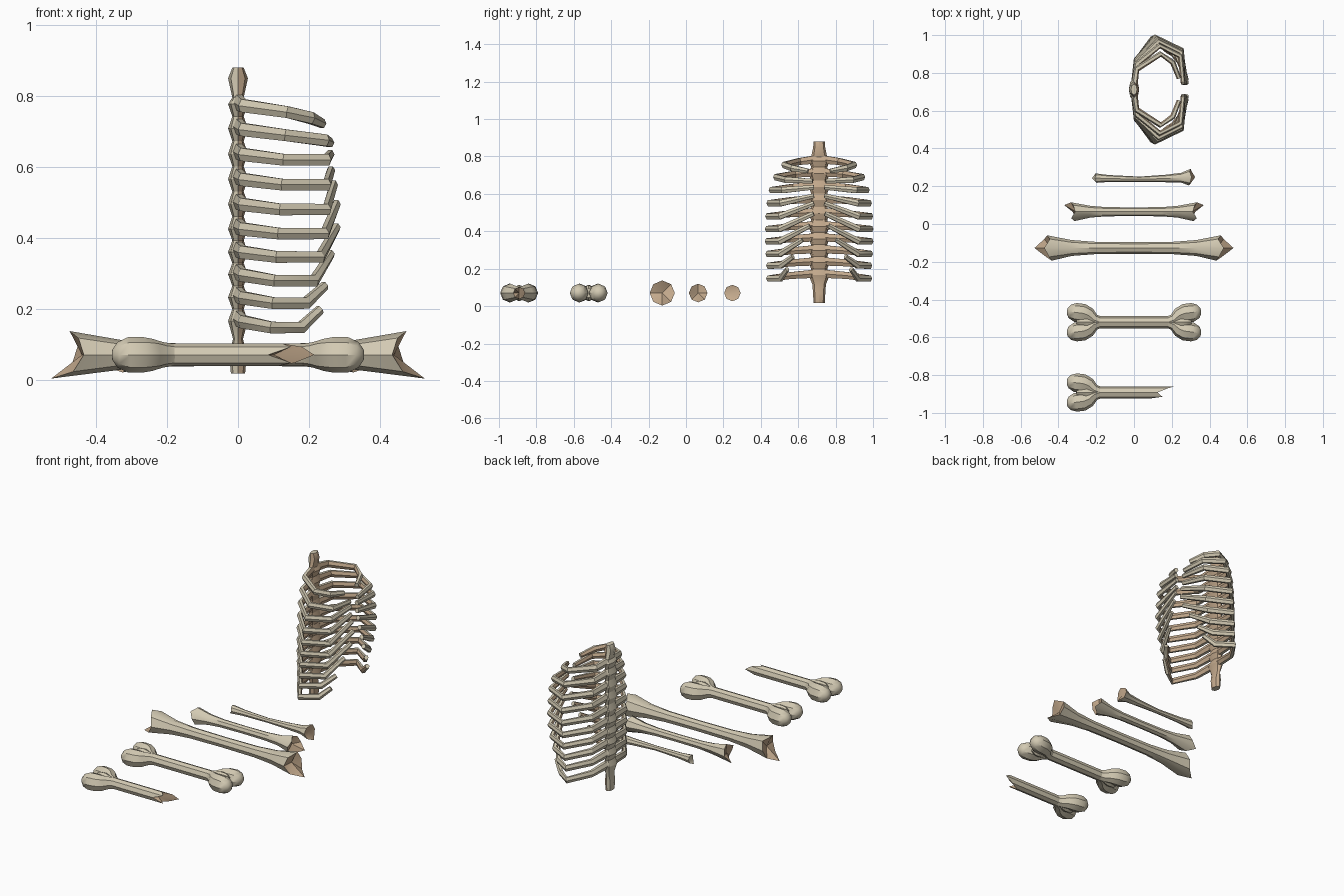
import bpy, bmesh, math
from mathutils import Vector as V

if "Cube" in bpy.data.objects:
    bpy.data.objects.remove(bpy.data.objects["Cube"])


def material(name, col):
    m = bpy.data.materials.new(name)
    m.diffuse_color = (*col, 1)
    m.use_nodes = True
    m.node_tree.nodes["Principled BSDF"].inputs["Base Color"].default_value = m.diffuse_color
    return m


BONE = material("pale_bone", (0.65, 0.59, 0.45))
TAN = material("tan_marrow", (0.55, 0.40, 0.265))
Z0 = 0.07


def loft(bm, rings, caps, cap_mats=(0, 0)):
    """Skin rings of points and close both ends with fans to a centre."""
    vs = [[bm.verts.new(p) for p in r] for r in rings]
    n = len(vs[0])
    new = []
    for a, b in zip(vs, vs[1:]):
        for i in range(n):
            j = (i + 1) % n
            new.append(bm.faces.new((a[i], a[j], b[j], b[i])))
    for ring, c, m in ((vs[0], caps[0], cap_mats[0]), (vs[-1], caps[1], cap_mats[1])):
        cv = bm.verts.new(c)
        for i in range(n):
            f = bm.faces.new((ring[i], ring[(i + 1) % n], cv))
            f.material_index = m
            new.append(f)
    bmesh.ops.recalc_face_normals(bm, faces=new)
    return new


def tube(bm, path, radii, sides=8, mats=(0, 0), bulge=0.0):
    """Tube along a path; radii are (sideways, upwards)."""
    path = [V(p) for p in path]
    rings, tans = [], []
    for k, p in enumerate(path):
        t = (path[min(k + 1, len(path) - 1)] - path[max(k - 1, 0)]).normalized()
        tans.append(t)
        s = t.cross(V((0, 0, 1))).normalized()
        u = s.cross(t)
        a, b = radii[k]
        rings.append([p + s * a * math.cos(q) + u * b * math.sin(q)
                      for q in (math.tau * i / sides for i in range(sides))])
    return loft(bm, rings, (path[0] - tans[0] * bulge, path[-1] + tans[-1] * bulge), mats)


def x_ring(xs, y, r):
    """Eight-sided ring around the x axis; xs is one value or one per corner."""
    xs = xs if isinstance(xs, (list, tuple)) else [xs] * 8
    return [V((xs[i], y + r * math.cos(i * math.tau / 8), Z0 + r * math.sin(i * math.tau / 8)))
            for i in range(8)]


def finish(bm, name, angle=38):
    me = bpy.data.meshes.new(name)
    bm.to_mesh(me)
    bm.free()
    me.materials.append(BONE)
    me.materials.append(TAN)
    me.shade_smooth()
    me.set_sharp_from_angle(angle=math.radians(angle))
    ob = bpy.data.objects.new(name, me)
    bpy.context.collection.objects.link(ob)


# --- two-lobed knuckle bones -------------------------------------------------
def knuckle(bm, y, sx):
    for s in (-1, 1):
        pts = [(0.18, 0), (0.212, 0.012), (0.24, 0.036), (0.268, 0.047), (0.31, 0.052), (0.34, 0.058), (0.353, 0.06)]
        rad = [(0.03, 0.031), (0.032, 0.036), (0.042, 0.045), (0.05, 0.05), (0.05, 0.05), (0.036, 0.036), (0.017, 0.017)]
        tube(bm, [(sx * x, y + s * d, Z0) for x, d in pts], rad, 8, bulge=0.003)
    # web between the lobes
    tube(bm, [(sx * x, y, Z0) for x in (0.2, 0.25, 0.285, 0.305)],
         [(0.03, 0.03), (0.04, 0.044), (0.035, 0.042), (0.02, 0.025)], 8)


bm = bmesh.new()
y = -0.52
loft(bm, [x_ring(x, y, 0.032) for x in (-0.26, 0, 0.26)], ((-0.26, y, Z0), (0.26, y, Z0)))
knuckle(bm, y, -1)
knuckle(bm, y, 1)
finish(bm, "knuckle_bone")

bm = bmesh.new()
y = -0.892
jag = [0.215, 0.18, 0.125, 0.15, 0.085, 0.15, 0.11, 0.16]
loft(bm, [x_ring(-0.26, y, 0.032), x_ring(0.02, y, 0.032), x_ring(jag, y, 0.032)],
     ((-0.26, y, Z0), (0.1, y, Z0)), (0, 1))
knuckle(bm, y, -1)
finish(bm, "broken_knuckle_bone")

# --- flared limb bones with ragged, hollow ends --------------------------------
FLARE = [0.46, 0.445, 0.475, 0.45, 0.435, 0.465, 0.527, 0.475]


def limb(name, y, k, w, roll=0):
    jagged = [FLARE[(i - roll) % 8] for i in range(8)]
    half = [(0.0, 0.031), (0.21, 0.033), (0.33, 0.042)]
    rings = []
    for sx in (-1, 1):
        side = [x_ring(sx * x * k, y, r * w) for x, r in half[(sx > 0):]]
        side.append(x_ring([sx * v * k for v in jagged], y, 0.067 * w))
        rings = side[::-1] if sx < 0 else rings + side
    bm = bmesh.new()
    loft(bm, rings, ((-0.44 * k, y, Z0), (0.44 * k, y, Z0)), (1, 1))
    finish(bm, name)


limb("long_limb_bone", -0.127, 1.0, 1.0)
limb("medium_limb_bone", 0.065, 0.7, 0.74, 1)

# small bone: thin, one end larger
bm = bmesh.new()
y = 0.245
end = [0.3 + (v - 0.46) * 0.35 for v in FLARE]
start = [-0.205 - (v - 0.46) * 0.25 for v in FLARE]
loft(bm, [x_ring(start, y - 0.002, 0.025), x_ring(-0.13, y - 0.004, 0.018), x_ring(0.03, y - 0.008, 0.014),
          x_ring(0.17, y - 0.004, 0.02), x_ring(0.25, y, 0.026), x_ring(end, y + 0.003, 0.044)],
     ((-0.2, y, Z0), (0.295, y, Z0)), (0, 1))
finish(bm, "small_limb_bone")

# --- rib cage -----------------------------------------------------------------
YC = 0.712
ROOT = [0.777, 0.708, 0.637, 0.566, 0.495, 0.425, 0.36, 0.297, 0.232, 0.166]

# spine: knobbly column, tan on the side facing the chest
stations = [(0.017, 0.02, 0.03), (0.07, 0.025, 0.033), (0.115, 0.014, 0.036)]
for a, b in zip(ROOT[::-1], ROOT[-2::-1] + [0.815]):
    stations += [(a, 0.028, 0.056), ((a + b) / 2, 0.016, 0.043)]
stations += [(0.85, 0.028, 0.032), (0.88, 0.016, 0.03)]
bm = bmesh.new()
rings = [[V((a * math.cos(q), YC + b * math.sin(q), z)) for q in (math.tau * i / 8 for i in range(8))]
         for z, a, b in stations]
for f in loft(bm, rings, ((0, YC, 0.017), (0, YC, 0.88))):
    if f.normal.x > 0.05 and abs(f.normal.z) < 0.95:
        f.material_index = 1
finish(bm, "spine", 30)

# ribs: (half width, corner x, corner z, tip x, tip y, tip z)
RIBS = [(0.195, 0.205, 0.738, 0.238, 0.06, 0.722),
        (0.24, 0.245, 0.675, 0.26, 0.035, 0.668),
        (0.265, 0.25, 0.62, 0.26, 0.028, 0.635),
        (0.277, 0.25, 0.55, 0.262, 0.028, 0.59),
        (0.284, 0.25, 0.48, 0.27, 0.028, 0.55),
        (0.286, 0.245, 0.412, 0.278, 0.03, 0.495),
        (0.286, 0.232, 0.346, 0.278, 0.05, 0.43),
        (0.283, 0.215, 0.279, 0.262, 0.09, 0.355),
        (0.279, 0.192, 0.216, 0.245, 0.14, 0.265),
        (0.279, 0.178, 0.147, 0.232, 0.17, 0.198)]
for i, (w, cx, cz, tx, ty, tz) in enumerate(RIBS):
    bm = bmesh.new()
    z = ROOT[i] + 0.008
    bend = 0.14 - 0.005 * i
    zb = z * 0.35 + cz * 0.65 if i < 2 else cz
    for s in (-1, 1):
        path = [(0.0, 0.01, z), (0.014, 0.55 * w, z - (z - zb) * 0.4), (bend, 0.965 * w, zb),
                (cx, 0.74 * w, cz), (tx, ty, tz)]
        rad = [(0.018, 0.026), (0.016, 0.021), (0.015, 0.019), (0.015, 0.019), (0.012, 0.014)]
        for f in tube(bm, [(x, YC + s * d, h) for x, d, h in path], rad, 6, mats=(0, 0)):
            inward = V((0.13, YC, 0)) - f.calc_center_median()
            inward.z = 0
            if f.normal.dot(inward.normalized()) > 0.6:   # inner faces
                f.material_index = 1
    finish(bm, "rib_pair_%d" % (i + 1), 30)
